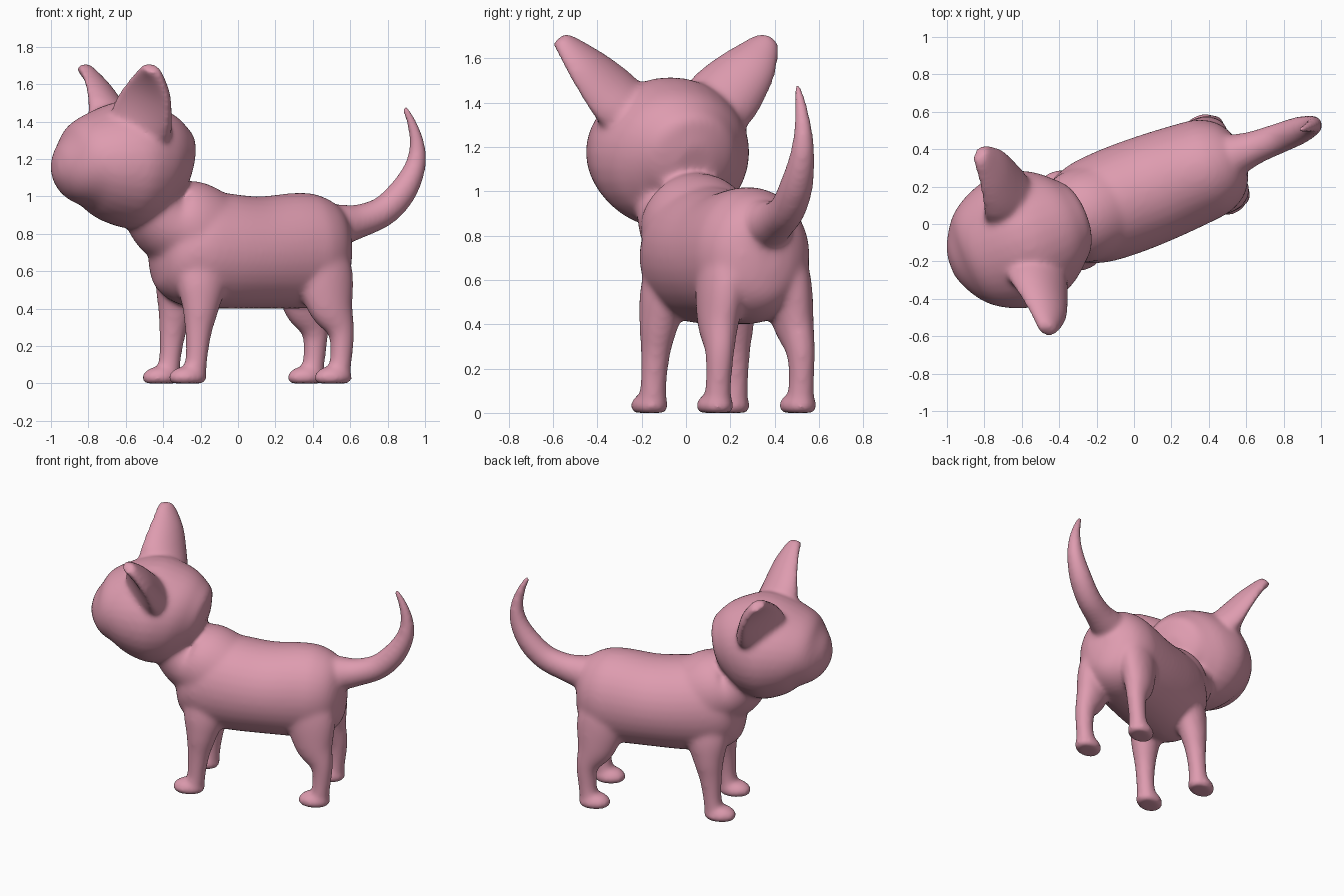
import bpy, bmesh, math
from mathutils import Vector, Matrix

cube = bpy.data.objects.get("Cube")
if cube:
    bpy.data.objects.remove(cube, do_unlink=True)

SIDES, STEPS = 32, 6
bm = bmesh.new()
FORE, SIDE = Vector((1, 0, 0)), Vector((0, 1, 0))


def spline(keys):
    """Smooth interpolation of key tuples (x, y, z, radius_a, radius_b)."""
    out, last = [], len(keys) - 1
    for i in range(last):
        p = [keys[max(0, min(last, i + k))] for k in (-1, 0, 1, 2)]
        for s in range(STEPS + (i == last - 1)):
            t = s / STEPS
            out.append([b + (c - a) * t / 2 + (2 * a - 5 * b + 4 * c - d) * t * t / 2
                        + (3 * b - a - 3 * c + d) * t ** 3 / 2 for a, b, c, d in zip(*p)])
    return out


def loft(keys, hint, mirror=False, cup=0):
    """Closed tube of ellipses; radius_a follows hint, cup hollows one side."""
    rows = spline(keys)
    pts = [Vector(r[:3]) for r in rows]
    n = len(rows) - 1
    for flip in ((1, -1) if mirror else (1,)):
        rings = []
        for i, row in enumerate(rows):
            tan = (pts[min(i + 1, n)] - pts[max(i - 1, 0)]).normalized()
            a = (hint - tan * hint.dot(tan)).normalized()
            b = tan.cross(a)
            hollow = 1 - cup * math.sin(math.pi * i / n)
            ring = []
            for k in range(SIDES):
                ang = 2 * math.pi * k / SIDES
                h = math.sin(ang) * max(row[4], 0.005)
                p = pts[i] + a * math.cos(ang) * max(row[3], 0.005) + b * h * (hollow if h > 0 else 1)
                ring.append(bm.verts.new((p.x, p.y * flip, p.z)))
            rings.append(ring)
        for r, q in zip(rings, rings[1:]):
            for k in range(SIDES):
                j = (k + 1) % SIDES
                bm.faces.new((r[k], r[j], q[j], q[k]))
        bm.faces.new(rings[0])
        bm.faces.new(rings[-1])


# Torso, from rump to chest
loft([(.625, 0, .71, .05, .08), (.605, 0, .71, .13, .18), (.55, 0, .71, .21, .25),
      (.46, 0, .71, .26, .295), (.35, 0, .71, .277, .31), (.12, 0, .70, .293, .30),
      (-.10, 0, .71, .295, .31), (-.28, 0, .73, .275, .31), (-.40, 0, .77, .21, .22),
      (-.46, 0, .79, .11, .10)], SIDE)

# Neck
loft([(-.12, 0, .75, .25, .25), (-.30, 0, .83, .255, .262),
      (-.43, 0, .87, .22, .19), (-.53, 0, 1.0, .20, .15)], SIDE)

# Head, from nose to nape
loft([(-1.05, 0, 1.155, .05, .04), (-1.02, 0, 1.155, .135, .11), (-.95, 0, 1.158, .24, .19),
      (-.85, 0, 1.172, .315, .263), (-.73, 0, 1.175, .36, .32), (-.61, 0, 1.172, .372, .343),
      (-.48, 0, 1.16, .325, .31), (-.39, 0, 1.14, .25, .255), (-.335, 0, 1.12, .18, .185),
      (-.305, 0, 1.11, .09, .10)], SIDE)

# Ears, hollowed on the outer front side
loft([(-.64, .20, 1.34, .165, .14), (-.66, .28, 1.42, .178, .135), (-.67, .40, 1.55, .138, .10),
      (-.685, .475, 1.645, .085, .062), (-.695, .51, 1.69, .045, .04)],
     Vector((.5, .87, 0)), mirror=True, cup=0.9)

# Front legs
loft([(-.25, .14, .77, .11, .08), (-.27, .163, .55, .135, .103), (-.285, .183, .40, .10, .087),
      (-.30, .192, .28, .074, .068), (-.312, .197, .15, .06, .06),
      (-.325, .197, .05, .062, .062), (-.325, .197, .01, .05, .05)], FORE, mirror=True)

# Hind legs
loft([(.40, .12, .80, .12, .10), (.43, .155, .60, .16, .108), (.46, .18, .42, .13, .09),
      (.515, .195, .28, .075, .066), (.515, .2, .15, .06, .058),
      (.50, .2, .05, .062, .062), (.50, .2, .01, .05, .05)], FORE, mirror=True)

# Paws
for x, y in ((-.365, .197), (.467, .2)):
    loft([(x, y, 0, .09, .068), (x, y, .025, .107, .083),
          (x, y, .055, .097, .077), (x, y, .085, .06, .05)], FORE, mirror=True)

# Tail, flaring into the rump
loft([(.42, .01, .79, .15, .15), (.56, .01, .84, .12, .12), (.696, .01, .867, .091, .091),
      (.835, .01, .92, .082, .082), (.942, .01, 1.02, .076, .076), (1.015, .01, 1.15, .059, .059),
      (1.03, .01, 1.27, .043, .043), (1.0, .01, 1.39, .029, .029),
      (.955, .01, 1.48, .018, .018)], SIDE)

# Turn the whole figure to its three-quarter stance
bm.transform(Matrix.Translation((0, .15, 0)) @ Matrix.Rotation(math.radians(21), 4, "Z"))
bmesh.ops.recalc_face_normals(bm, faces=bm.faces)
mesh = bpy.data.meshes.new("kitten_body")
bm.to_mesh(mesh)
bm.free()
kitten = bpy.data.objects.new("kitten_body", mesh)
bpy.context.collection.objects.link(kitten)

# Pink skin
pink = bpy.data.materials.new("soft_pink")
pink.use_nodes = True
pink.diffuse_color = (.73, .33, .43, 1)
pink.node_tree.nodes["Principled BSDF"].inputs["Base Color"].default_value = pink.diffuse_color
mesh.materials.append(pink)

# Fuse the parts into one soft skin
fuse = kitten.modifiers.new("fuse", "REMESH")
fuse.mode = "VOXEL"
fuse.voxel_size = 0.013
fuse.use_smooth_shade = True
soften = kitten.modifiers.new("soften", "SMOOTH")
soften.factor = 0.5
soften.iterations = 22
